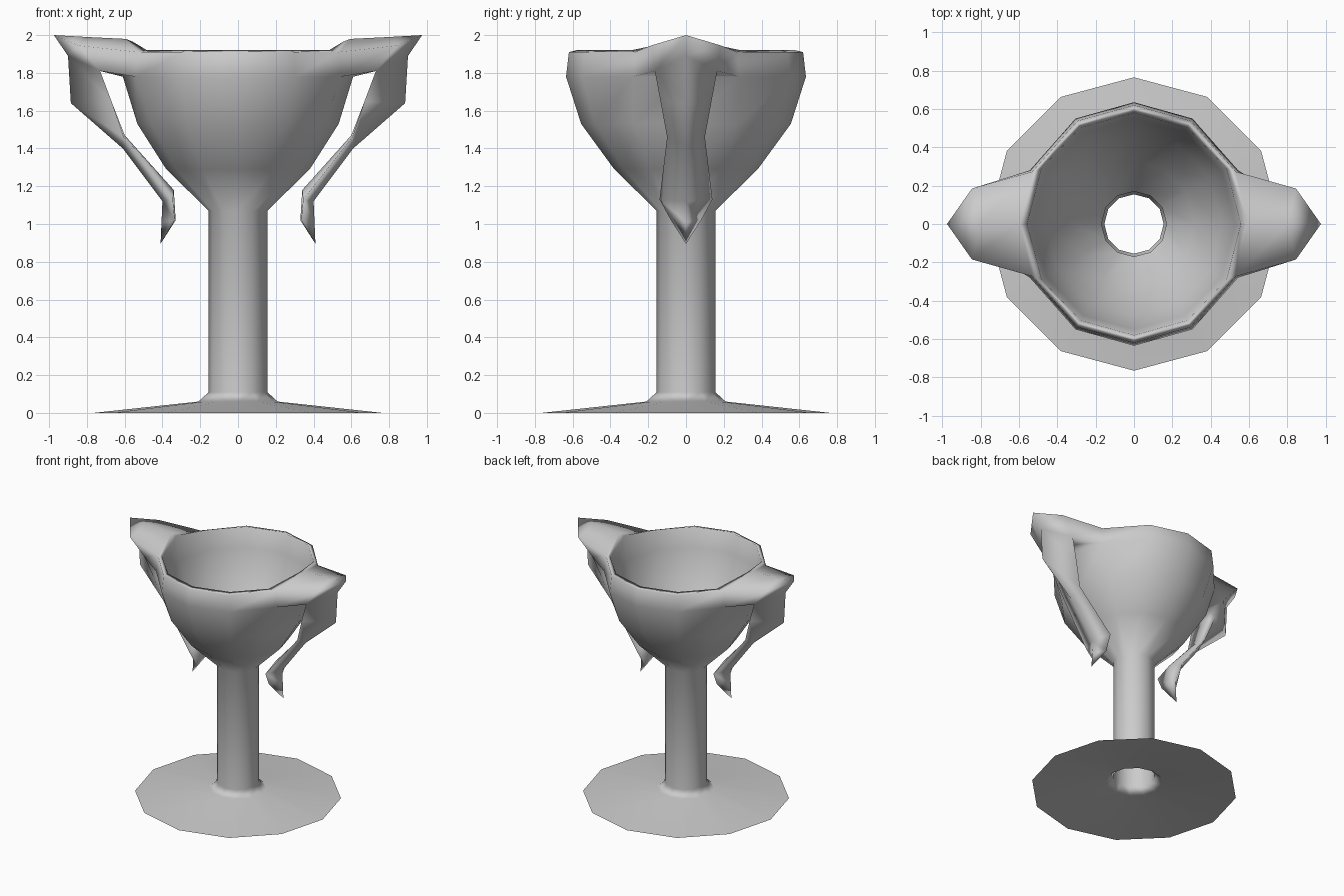
import bpy, bmesh, math

if "Cube" in bpy.data.objects:
    bpy.data.objects.remove(bpy.data.objects["Cube"])

SIDES = 12
bm = bmesh.new()


def loft(rows, columns, sx, sy):
    """Skin neighbouring rows of points, mirrored by sx / sy; welded later."""
    for a, b in zip(rows, rows[1:]):
        for j in range(columns):
            quad = [a[j], b[j], b[j + 1], a[j + 1]]
            if sx * sy < 0:
                quad.reverse()             # keep normals outward when mirrored
            bm.faces.new([bm.verts.new((x * sx, y * sy, z)) for x, y, z in quad])


# Body: thin foot, hollow stem, bowl, rim and inner bowl wall in one lathe
profile = [(0.765, 0), (0.21, 0.06), (0.155, 0.11), (0.155, 1.07), (0.38, 1.29),
           (0.555, 1.53), (0.635, 1.78), (0.62, 1.91),
           (0.58, 1.92), (0.55, 1.77), (0.48, 1.54), (0.33, 1.31), (0.17, 1.10)]
WIDEST, RIM, INNER_RIM = 6, 7, 8
rings = []
for k, (r, z) in enumerate(profile):
    ring = []
    for i in range(SIDES):
        a = math.tau * i / SIDES
        x, y, h = r * math.cos(a), r * math.sin(a), z
        if 4 < k < 12:
            x *= 0.96                      # bowl is slightly narrower in x
        if k in (WIDEST, RIM) and i % 6 in (1, 5):
            x, y = x * 1.03, y * 0.88      # rim pinched toward the handles
        if k in (RIM, INNER_RIM) and i % 6 == 0:
            h += 0.07 if k == RIM else 0.045
        ring.append(bm.verts.new((x, y, h)))
    rings.append(ring)
for k, (a, b) in enumerate(zip(rings, rings[1:])):
    for i in range(SIDES):
        if k == WIDEST and i % 6 in (0, 5):
            continue                       # opening where the handle lip attaches
        j = (i + 1) % SIDES
        bm.faces.new((a[i], a[j], b[j], b[i]))

# Flared lip: rows run top centre, top edge, lower edge, lower centre
tip_top, tip_low = (0.975, 0, 2.0), (0.90, 0, 1.89)
side_low, mid_low = (0.73, 0.165, 1.81), (0.73, 0, 1.81)
root = [tuple(rings[k][i].co) for k, i in ((RIM, 0), (RIM, 1), (WIDEST, 1), (WIDEST, 0))]
middle = [(0.80, 0, 1.99), (0.845, 0.185, 1.945), side_low, mid_low]
outer = [tip_top, tip_top, tip_low, tip_low]

# Hanging arm: rows run outer ridge, side edge, inner centre
end = (0.41, 0, 0.895)
arm = [[tip_low, side_low, mid_low],
       [(0.885, 0, 1.64), (0.67, 0.135, 1.65), (0.67, 0, 1.65)],
       [(0.61, 0, 1.40), (0.605, 0.10, 1.46), (0.60, 0, 1.47)],
       [(0.40, 0, 1.12), (0.345, 0.14, 1.13), (0.34, 0, 1.18)],
       [(0.405, 0, 1.01), (0.335, 0.08, 1.02), (0.33, 0, 1.02)],
       [end, end, end]]

for sx in (1, -1):
    for sy in (1, -1):
        loft([root, middle], 3, sx, sy)
        loft([middle, outer], 2, sx, sy)
        loft(arm, 2, sx, sy)

# Weld handles to the bowl so the shading flows across the joins
bmesh.ops.remove_doubles(bm, verts=bm.verts, dist=0.001)
bmesh.ops.dissolve_degenerate(bm, edges=bm.edges, dist=0.001)
for f in bm.faces:
    f.smooth = True
mesh = bpy.data.meshes.new("goblet_with_handles")
bm.to_mesh(mesh)
bm.free()
goblet = bpy.data.objects.new("goblet_with_handles", mesh)
bpy.context.collection.objects.link(goblet)

# Area-weighted shading keeps the foot plate even and the rim softly rounded
goblet.modifiers.new("weighted_normals", 'WEIGHTED_NORMAL')
